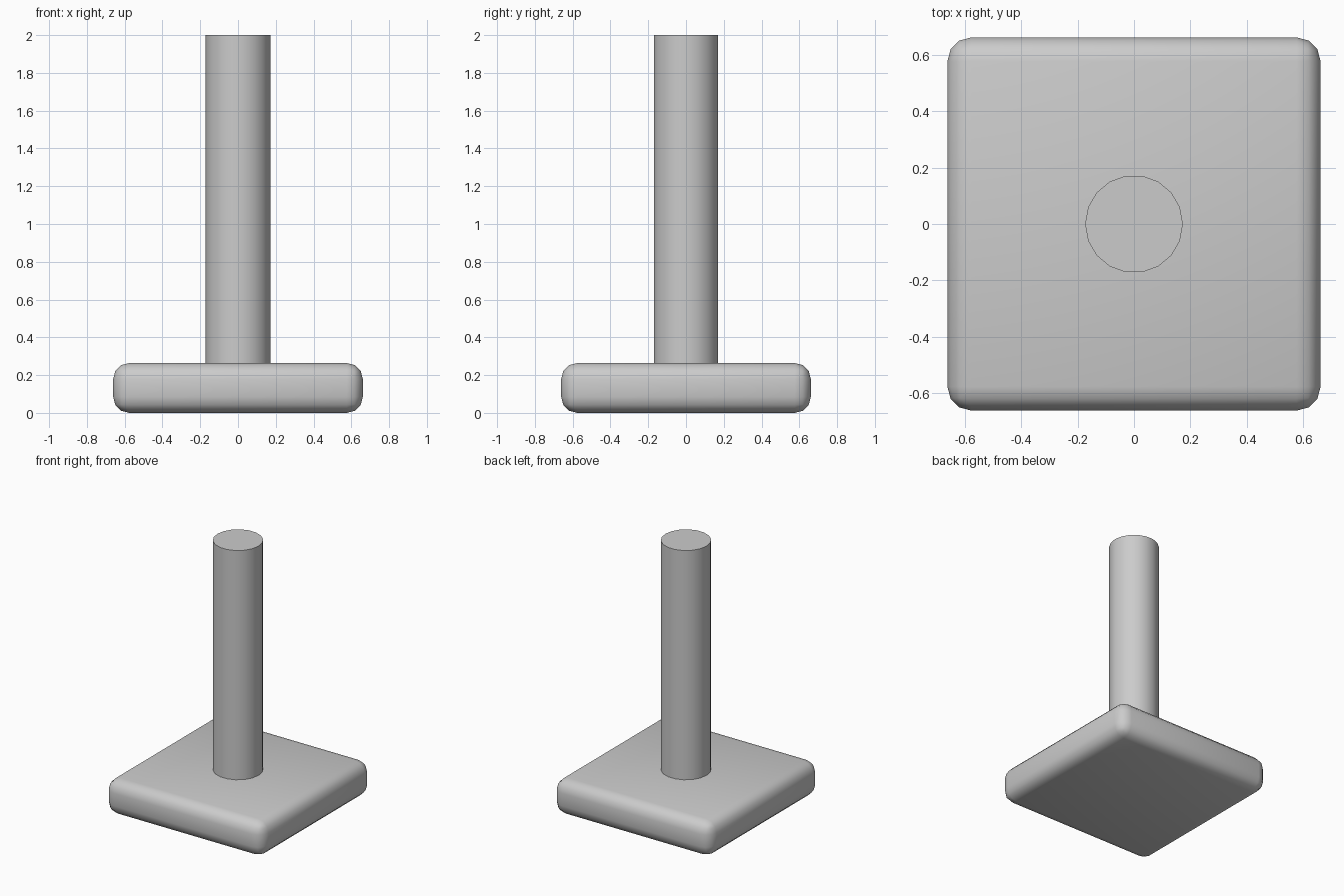
import bpy, math

if "Cube" in bpy.data.objects:
    bpy.data.objects.remove(bpy.data.objects["Cube"])

# Rounded square base slab
bpy.ops.mesh.primitive_cube_add(size=1, location=(0, 0, 0.132))
base = bpy.context.object
base.name = "base"
base.scale = (1.322, 1.322, 0.264)
bpy.ops.object.transform_apply(location=False, rotation=False, scale=True)
bevel = base.modifiers.new("rounded_edges", 'BEVEL')
bevel.width = 0.085
bevel.segments = 3
bpy.ops.object.shade_smooth()

# Upright post, sunk slightly into the base, corners on the x axis
bottom, top = 0.2, 2.0
bpy.ops.mesh.primitive_cylinder_add(
    vertices=18, radius=0.173, depth=top - bottom,
    location=(0, 0, (top + bottom) / 2), rotation=(0, 0, math.pi / 2))
post = bpy.context.object
post.name = "post"
bpy.ops.object.shade_smooth_by_angle(angle=math.radians(40))
